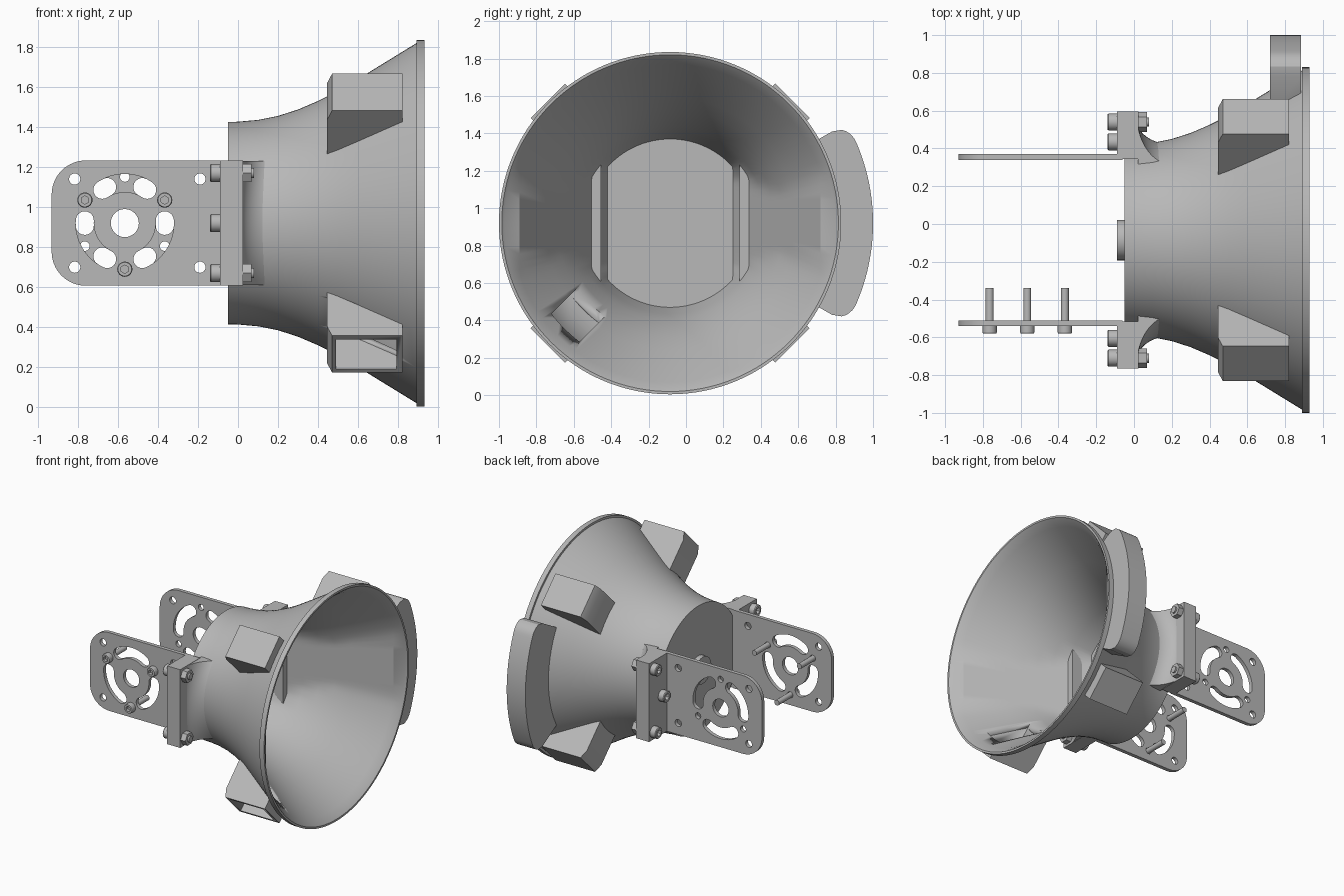
import bpy, bmesh
from math import sin, cos, pi, radians, sqrt
from mathutils import Vector

if "Cube" in bpy.data.objects:
    bpy.data.objects.remove(bpy.data.objects["Cube"])

YC, ZC = -0.085, 0.92      # horn axis
HALF = 0.3125              # half height of the brackets

grey = bpy.data.materials.new("light_grey")
grey.use_nodes = True
colour = (0.48, 0.48, 0.48, 1)
grey.diffuse_color = colour
grey.node_tree.nodes["Principled BSDF"].inputs["Base Color"].default_value = colour


def finish(name, mesh):
    """Link a mesh as an object, paint it and smooth its round faces."""
    ob = bpy.data.objects.new(name, mesh)
    bpy.context.collection.objects.link(ob)
    mesh.materials.clear()
    mesh.materials.append(grey)
    bpy.ops.object.select_all(action='DESELECT')
    ob.select_set(True)
    bpy.context.view_layer.objects.active = ob
    bpy.ops.object.shade_smooth_by_angle(angle=radians(25))
    return ob


def loft(name, rings):
    """Skin a row of equal-length closed rings and cap both ends."""
    bm = bmesh.new()
    rows = [[bm.verts.new(p) for p in ring] for ring in rings]
    n = len(rows[0])
    for a, b in zip(rows, rows[1:]):
        for i in range(n):
            j = (i + 1) % n
            bm.faces.new((a[i], a[j], b[j], b[i]))
    bm.faces.new(rows[0])
    bm.faces.new(rows[-1])
    bmesh.ops.recalc_face_normals(bm, faces=bm.faces)
    mesh = bpy.data.meshes.new(name)
    bm.to_mesh(mesh)
    bm.free()
    return finish(name, mesh)


def baked(ob):
    dg = bpy.context.evaluated_depsgraph_get()
    return bpy.data.meshes.new_from_object(ob.evaluated_get(dg))


def cut(ob, cutter):
    mod = ob.modifiers.new("opening", 'BOOLEAN')
    mod.operation, mod.solver, mod.object = 'DIFFERENCE', 'EXACT', cutter
    mesh = baked(ob)
    ob.modifiers.clear()
    ob.data = mesh


def horn_ring(x, r, clip=9, n=128):
    """Circle around the horn axis, flattened at the sides by clip."""
    out = []
    for i in range(n):
        a = 2 * pi * i / n
        y = max(-clip, min(clip, r * cos(a)))
        out.append((x, YC + y, ZC + r * sin(a)))
    return out


def radial(x, rho, u, a):
    """Point at distance rho from the axis towards angle a, shifted u sideways."""
    return (x, YC + rho * cos(a) - u * sin(a), ZC + rho * sin(a) + u * cos(a))


# Horn: flared outside, rim, then the inside tapering to a flat-sided throat
outside = [(-.05, .505), (0, .506), (.1, .515), (.2, .535), (.3, .567),
           (.4, .61), (.5, .66), (.6, .72), (.89, .898)]
rings = [horn_ring(x, r) for x, r in outside]
rings += [horn_ring(x, r) for x, r in ((.89, .915), (.93, .915), (.93, .9), (.915, .885))]
inside = [(.87, .85), (.6, .675), (.5, .612), (.4, .562), (.3, .517), (.2, .485), (.05, .45)]
rings += [horn_ring(x, r, .335 + (x - .05) * .573) for x, r in inside]
horn = loft("horn", rings)

# Rear boss
loft("rear_boss", [horn_ring(x, .107, n=48) for x in (-.09, -.045)])

# Four blocks spaced diagonally around the horn
block_profile = [(.445, .61), (.82, .83), (.82, .925), (.47, .925), (.445, .86)]
blocks = []
for k in range(4):
    a = radians(45 + 90 * k)
    blocks.append(loft(f"diagonal_block_{k + 1}",
                       [[radial(x, r, u, a) for x, r in block_profile] for u in (-.13, .13)]))

# Open channel through the lower front block
a = radians(225)
slot = [(.49, .4), (.79, .4), (.79, 1.1), (.49, 1.1)]
cutter = loft("channel_cutter", [[radial(x, r, u, a) for x, r in slot] for u in (-.105, .105)])
cut(horn, cutter)
cut(blocks[2], cutter)
bpy.data.objects.remove(cutter)

# Curved side block with rounded outer corners
rings = []
SPAN = 29.5
for i in range(61):
    deg = -SPAN + 2 * SPAN * i / 60
    d = min(1, (SPAN - abs(deg)) / 6)
    R = 1.085 - .09 * (1 - sqrt(max(0, 1 - (1 - d) ** 2)))
    prof = [(.72, .77), (.885, .865), (.885, R), (.72, R)]
    rings.append([radial(x, r, 0, radians(deg)) for x, r in prof])
loft("curved_side_block", rings)


def screw(name, origin, axis, head, shaft_r, length, head_r=.045):
    """Cap screw: socket head on the negative side of origin, shaft along axis."""
    axis = Vector(axis)
    side = Vector((0, 0, 1))
    other = axis.cross(side)

    def ring(t, r, hexagon=False):
        pts = []
        for i in range(24):
            b = 2 * pi * i / 24
            k = cos(pi / 6) / cos(b % (pi / 3) - pi / 6) if hexagon else 1
            pts.append(Vector(origin) + axis * t + (side * cos(b) + other * sin(b)) * r * k)
        return pts
    h = head_r * .55
    loft(name, [ring(length, shaft_r), ring(0, shaft_r), ring(0, head_r),
                ring(.006 - head, head_r), ring(-head, head_r * .9),
                ring(-head, h, True), ring(-head * .4, h, True)])


def nut(name, x, y, z):
    loft(name, [[(px, y + .052 * cos(i * pi / 3), z + .052 * sin(i * pi / 3))
                 for i in range(6)] for px in (.02, .068)])


def circle(cx, cy, r, n=32):
    return [(cx + r * cos(2 * pi * i / n), cy + r * sin(2 * pi * i / n)) for i in range(n)]


def arc(cx, cy, r, start, end, n=16):
    return [(cx + r * cos(radians(start + (end - start) * i / n)),
             cy + r * sin(radians(start + (end - start) * i / n))) for i in range(n + 1)]


MX = -.565                 # motor mount centre


def arc_slot(mid, half=34, r=.2, w=.045):
    """Curved slot with round ends."""
    ends = [(MX + r * cos(radians(mid + s * half)), r * sin(radians(mid + s * half)))
            for s in (-1, 1)]
    return (arc(MX, 0, r + w, mid - half, mid + half)
            + arc(*ends[1], w, mid + half, mid + half + 180, 10)
            + arc(MX, 0, r - w, mid + half, mid - half)
            + arc(*ends[0], w, mid - half + 180, mid - half + 360, 10))


def mount_plate(name, y, turn):
    """Flat plate with a motor hole pattern, turned by the given angle."""
    c = .17
    loops = [[(-.06, -HALF), (-.06, HALF)]
             + arc(-.93 + c, HALF - c, c, 90, 180) + arc(-.93 + c, c - HALF, c, 180, 270)]
    loops.append(circle(MX, 0, .07))
    loops += [circle(x, z, .028) for x in (-.815, -.19) for z in (-.22, .22)]
    for k in range(3):
        loops.append(arc_slot(turn + 120 * k))
        b = radians(turn + 60 + 120 * k)
        loops.append(circle(MX + .23 * cos(b), .23 * sin(b), .024, 20))
    cu = bpy.data.curves.new(name, 'CURVE')
    cu.dimensions, cu.fill_mode, cu.extrude = '2D', 'BOTH', .015
    for pts in loops:
        sp = cu.splines.new('POLY')
        sp.points.add(len(pts) - 1)
        for p, (px, pz) in zip(sp.points, pts):
            p.co = (px, pz, 0, 1)
        sp.use_cyclic_u = True
    tmp = bpy.data.objects.new(name + "_outline", cu)
    bpy.context.collection.objects.link(tmp)
    mesh = baked(tmp)
    bpy.data.objects.remove(tmp)
    ob = finish(name, mesh)
    ob.rotation_euler = (pi / 2, 0, 0)
    ob.location = (0, y, ZC)


# Mounting brackets on both sides of the throat
for side, s, turn in (("front", -1, 90), ("back", 1, 30)):
    mount_plate(f"{side}_mount_plate", YC + s * .44, turn)

    # Flange bolted to the horn
    loft(f"{side}_flange", [[(x, YC + s * y, ZC + z) for x, y in
                             ((-.09, .43), (-.09, .68), (.025, .68), (.025, .43))]
                            for z in (-HALF, HALF)])

    # Concave fillet blending the flange into the horn
    rings = []
    for i in range(25):
        z = .31 * (i / 12 - 1)
        yb = sqrt(.508 ** 2 - z * z)
        pts = [(.2, .37), (.02, .37)]
        for j in range(13):
            t = j / 12
            pts.append((.02 + .18 * t ** 1.4, yb + (.61 - yb) * (1 - t) ** 2))
        rings.append([(x, YC + s * y, ZC + z) for x, y in pts])
    loft(f"{side}_fillet", rings)

    # Flange bolts and nuts
    for label, y, z in (("top", .625, .25), ("middle", .52, 0), ("bottom", .625, -.25)):
        through = label != "middle"
        pos = (-.09, YC + s * y, ZC + z)
        screw(f"{side}_{label}_bolt", pos, (1, 0, 0), .05, .025, .17 if through else .1)
        if through:
            nut(f"{side}_{label}_nut", *pos)

# Motor screws through the front plate
for k, deg in enumerate((30, 150, 270)):
    b = radians(deg)
    screw(f"motor_screw_{k + 1}", (MX + .23 * cos(b), YC - .455, ZC + .23 * sin(b)),
          (0, 1, 0), .04, .021, .2, .038)
